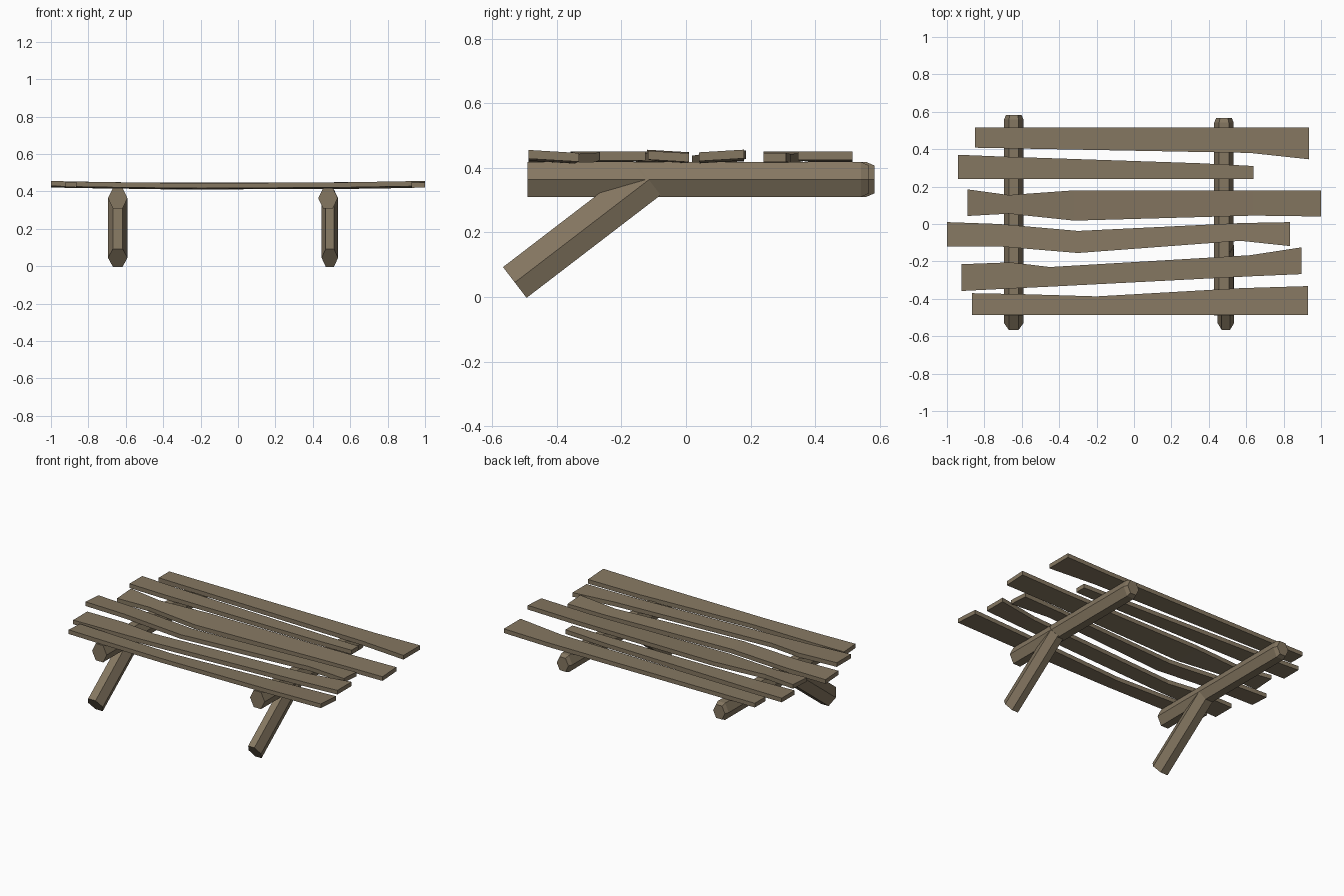
import bpy, bmesh, math
from mathutils import Vector

if "Cube" in bpy.data.objects:
    bpy.data.objects.remove(bpy.data.objects["Cube"])

wood = bpy.data.materials.new("weathered wood")
wood.diffuse_color = (0.235, 0.185, 0.12, 1)
wood.use_nodes = True
wood.node_tree.nodes["Principled BSDF"].inputs["Base Color"].default_value = wood.diffuse_color


def loft(name, rings):
    """Skin a closed solid through matching rings of points."""
    bm = bmesh.new()
    vs = [[bm.verts.new(p) for p in r] for r in rings]
    n = len(rings[0])
    for a, b in zip(vs, vs[1:]):
        for i in range(n):
            j = (i + 1) % n
            bm.faces.new((a[i], a[j], b[j], b[i]))
    bm.faces.new(vs[0])
    bm.faces.new(vs[-1])
    bmesh.ops.recalc_face_normals(bm, faces=bm.faces[:])
    me = bpy.data.meshes.new(name)
    bm.to_mesh(me)
    bm.free()
    me.materials.append(wood)
    ob = bpy.data.objects.new(name, me)
    bpy.context.collection.objects.link(ob)


def log(name, stations, rx, rn):
    """Six-sided log in the y-z plane; stations are (centre, scale)."""
    d = (stations[-1][0] - stations[0][0]).normalized()
    up = Vector((1, 0, 0)).cross(d)
    rings = []
    for c, s in stations:
        rings.append([c + Vector((1, 0, 0)) * rx * s * math.cos(k * math.pi / 3)
                      + up * rn * s * math.sin(k * math.pi / 3) / 0.866 for k in range(6)])
    loft(name, rings)


def plank(name, tilt, sections):
    """Thin board through (x, y low, y high) sections, sagging in the middle."""
    rings = []
    for x, lo, hi in sections:
        z = 0.414 + 0.011 * x * x
        h = tilt * (hi - lo) / 2
        rings.append([(x, lo, z - h), (x, hi, z + h),
                      (x, hi, z + h + 0.027), (x, lo, z - h + 0.027)])
    loft(name, rings)


# Top boards, back to front
boards = [
    (0.0, [(-.85, .408, .515), (.62, .38, .515), (.935, .346, .515)]),
    (0.0, [(-.94, .24, .37), (-.69, .24, .36), (.35, .24, .325), (.64, .24, .31)]),
    (0.06, [(-.89, .043, .185), (-.67, .055, .155), (-.32, .018, .18),
            (.64, .045, .18), (1, .04, .18)]),
    (-0.06, [(-1, -.12, .01), (-.72, -.12, 0), (-.3, -.155, -.037),
             (.57, -.09, .005), (.835, -.118, .01)]),
    (0.0, [(-.922, -.358, -.215), (-.66, -.345, -.205), (-.45, -.335, -.23),
           (.62, -.28, -.167), (.895, -.268, -.125)]),
    (-0.06, [(-.865, -.487, -.37), (-.6, -.487, -.375), (-.2, -.487, -.387),
             (.57, -.487, -.343), (.93, -.487, -.332)]),
]
for i, (tilt, sec) in enumerate(boards):
    plank(f"top_board_{i + 1}", tilt, sec)

# Cross beams with chamfered back ends, and slanted front legs
for side, bx, lx, back, rl in (("left", -.643, -.643, .583, .052),
                               ("right", .481, .491, .567, .044)):
    log(f"{side}_beam", [(Vector((bx, -.49, .364)), 1),
                         (Vector((bx, back - .025, .364)), 1),
                         (Vector((bx, back, .364)), .8)], .052, .054)
    foot = Vector((lx, -.53, .045))
    log(f"{side}_leg", [(foot, 1),
                        (Vector((lx, -.115, .363)), 1)], rl, .06)
